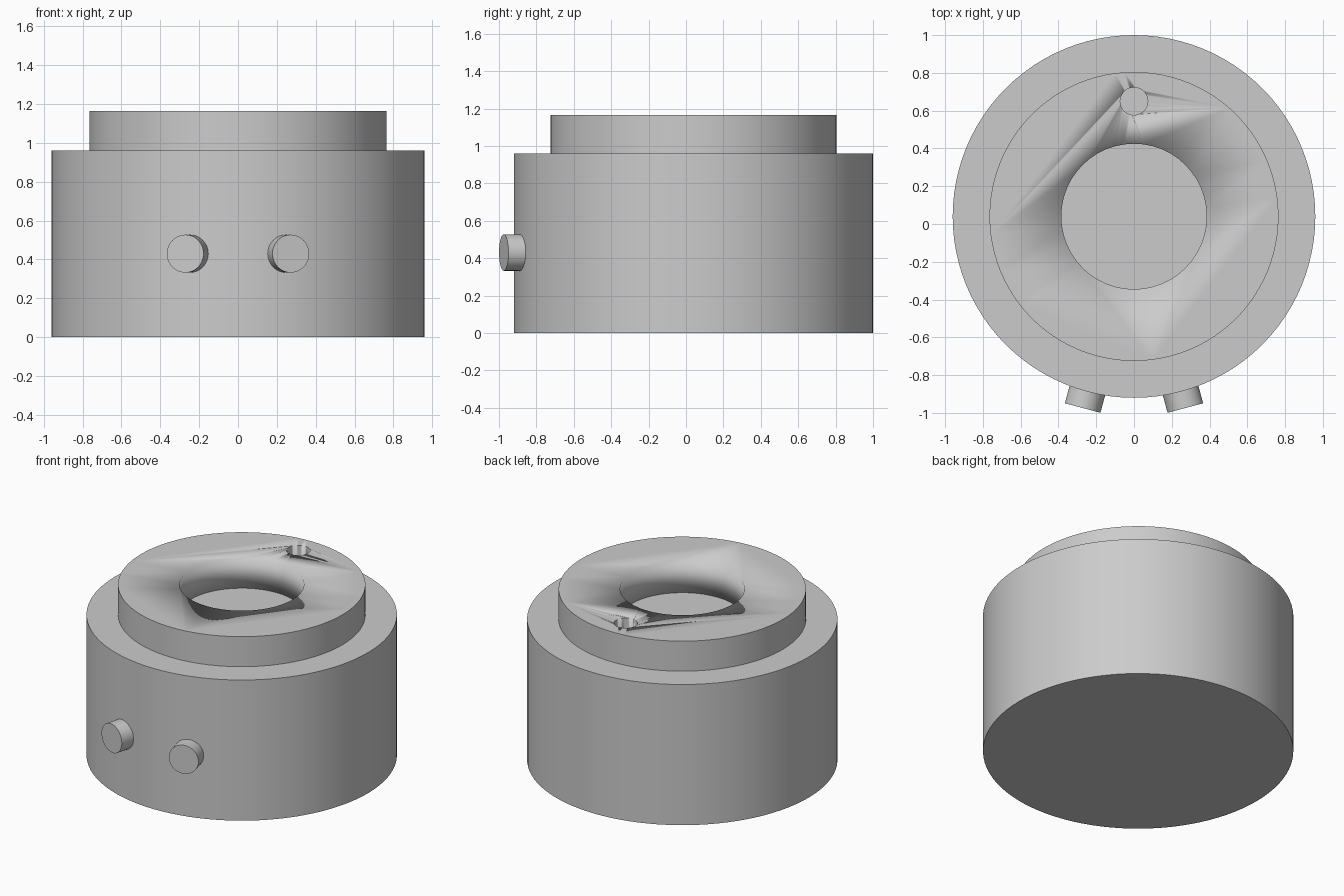
import bpy
from math import radians, sin, cos
from mathutils import Vector

if "Cube" in bpy.data.objects:
    bpy.data.objects.remove(bpy.data.objects["Cube"], do_unlink=True)

AXIS_Y = 0.04
BODY_R, BODY_TOP = 0.96, 0.96
COLLAR_R, COLLAR_TOP = 0.765, 1.165

grey = bpy.data.materials.new("plain grey")
grey.use_nodes = True
colour = (0.6, 0.6, 0.6, 1)
grey.diffuse_color = colour
grey.node_tree.nodes["Principled BSDF"].inputs["Base Color"].default_value = colour


def cylinder(name, radius, start, end, sides=96):
    """Capped cylinder between two points, smooth around its side."""
    start, end = Vector(start), Vector(end)
    axis = end - start
    bpy.ops.mesh.primitive_cylinder_add(
        vertices=sides, radius=radius, depth=axis.length, location=(start + end) / 2,
        rotation=axis.to_track_quat("Z", "Y").to_euler())
    obj = bpy.context.object
    obj.name = name
    obj.data.materials.append(grey)
    bpy.ops.object.shade_smooth_by_angle(angle=radians(30))
    return obj


def drill(target, cutter):
    """Cut one shape out of another and discard the cutter."""
    cutter.hide_render = True
    bpy.context.view_layer.objects.active = target
    mod = target.modifiers.new("hole", "BOOLEAN")
    mod.operation, mod.solver, mod.object = "DIFFERENCE", "EXACT", cutter
    bpy.ops.object.modifier_apply(modifier=mod.name)
    bpy.data.objects.remove(cutter, do_unlink=True)


# Main drum
cylinder("body", BODY_R, (0, AXIS_Y, 0), (0, AXIS_Y, BODY_TOP))

# Raised collar with a central bore and a small pin hole at the back
collar = cylinder("collar", COLLAR_R, (0, AXIS_Y, BODY_TOP), (0, AXIS_Y, COLLAR_TOP))
for name, y, radius in (("bore", AXIS_Y, 0.385), ("pin_hole", 0.65, 0.073)):
    drill(collar, cylinder(name, radius, (0, y, BODY_TOP - 0.1), (0, y, COLLAR_TOP + 0.1), 48))

# Two round studs pointing outward from the front
for side, name in ((1, "left_stud"), (-1, "right_stud")):
    angle = radians(15)
    outward = Vector((side * sin(angle), -cos(angle), 0))
    base = Vector((0, AXIS_Y, 0.43))
    cylinder(name, 0.0975, base + outward * 0.9, base + outward * 1.05, 48)
